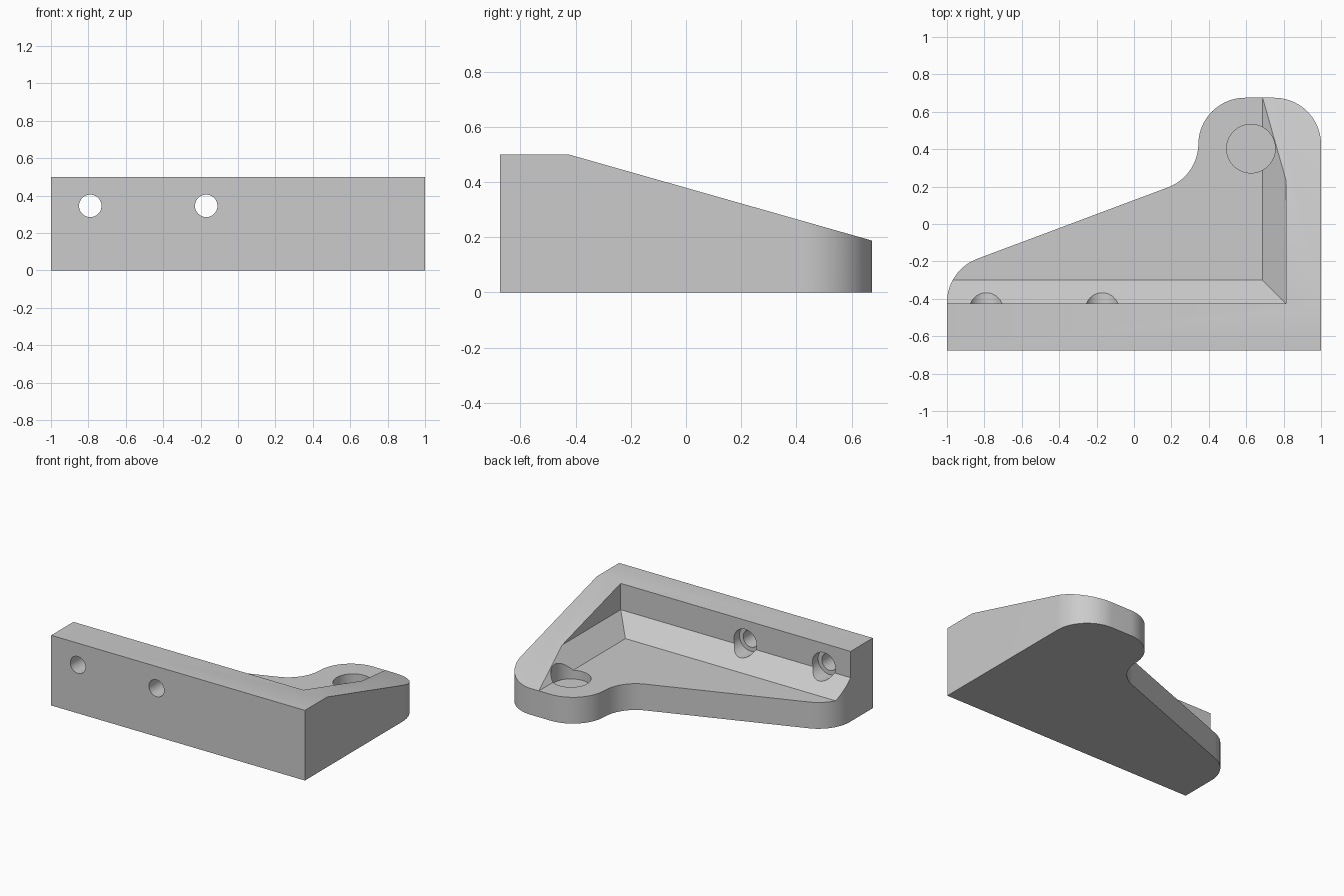
import bpy, bmesh, math
from mathutils import Vector, Matrix

cube = bpy.data.objects.get("Cube")
if cube:
    bpy.data.objects.remove(cube, do_unlink=True)

gray = bpy.data.materials.new("light_gray")
gray.use_nodes = True
gray.diffuse_color = (0.6, 0.6, 0.6, 1)
gray.node_tree.nodes["Principled BSDF"].inputs["Base Color"].default_value = (0.6, 0.6, 0.6, 1)


def make_object(name, bm):
    bmesh.ops.recalc_face_normals(bm, faces=bm.faces)
    mesh = bpy.data.meshes.new(name)
    bm.to_mesh(mesh)
    bm.free()
    obj = bpy.data.objects.new(name, mesh)
    bpy.context.collection.objects.link(obj)
    mesh.materials.append(gray)
    return obj


def prism(name, points, direction):
    bm = bmesh.new()
    face = bm.faces.new([bm.verts.new(p) for p in points])
    new = bmesh.ops.extrude_face_region(bm, geom=[face])["geom"]
    verts = [v for v in new if isinstance(v, bmesh.types.BMVert)]
    bmesh.ops.translate(bm, verts=verts, vec=direction)
    # extruding keeps the starting face as the other cap
    return make_object(name, bm)


def cylinder(name, radius, start, end):
    start, end = Vector(start), Vector(end)
    axis = end - start
    turn = axis.to_track_quat("Z", "Y").to_matrix().to_4x4()
    bm = bmesh.new()
    bmesh.ops.create_cone(bm, cap_ends=True, segments=64, radius1=radius, radius2=radius,
                          depth=axis.length, matrix=Matrix.Translation((start + end) / 2) @ turn)
    return make_object(name, bm)


def arc(cx, cy, start, end, radius=0.25, steps=20):
    angles = [math.radians(start + (end - start) * i / steps) for i in range(steps + 1)]
    return [(cx + radius * math.cos(a), cy + radius * math.sin(a), 0) for a in angles]


def cut(target, cutter):
    cutter.hide_render = True
    mod = target.modifiers.new("cut", "BOOLEAN")
    mod.operation = "DIFFERENCE"
    mod.solver = "EXACT"
    mod.object = cutter
    bpy.context.view_layer.objects.active = target
    bpy.ops.object.modifier_apply(modifier=mod.name)
    bpy.data.objects.remove(cutter, do_unlink=True)


# Plan outline: straight front, rounded back ear, slanted back edge, rounded left tip
lean = 20.7
outline = [(-1, -0.675, 0), (1, -0.675, 0)]
outline += arc(0.75, 0.425, 0, 90)
outline += arc(0.594, 0.425, 90, 180)
outline += arc(0.094, 0.43, 0, lean - 90)
outline += arc(-0.75, -0.42, 90 + lean, 180)
bracket = prism("corner_bracket", outline, (0, 0, 0.5))

# Sloping top, level over the front wall
wall_y, back_y, floor_z, top_z = -0.425, 0.675, 0.1875, 0.5
slope = (floor_z - top_z) / (back_y - wall_y)
wedge = [(-2, wall_y, top_z), (-2, 1, top_z + slope * (1 - wall_y)), (-2, 1, 1), (-2, wall_y, 1)]
cut(bracket, prism("slope_cutter", wedge, (4, 0, 0)))

# Inner pocket with a chamfer where the floor meets both walls
chamfer = 0.125
levels = [(0.6875, wall_y + chamfer, floor_z), (0.6875 + chamfer, wall_y, floor_z + chamfer),
          (0.6875 + chamfer, wall_y, 1)]
bm = bmesh.new()
rings = [[bm.verts.new(p) for p in ((-2, y, z), (x, y, z), (x, 2, z), (-2, 2, z))]
         for x, y, z in levels]
bm.faces.new(rings[0])
bm.faces.new(rings[-1])
for low, high in zip(rings, rings[1:]):
    for i in range(4):
        j = (i + 1) % 4
        bm.faces.new((low[i], low[j], high[j], high[i]))
cut(bracket, make_object("pocket_cutter", bm))

# Counterbored screw holes through the front wall
for x in (-0.79, -0.17):
    cut(bracket, cylinder("hole_cutter", 0.06, (x, -1, 0.345), (x, 0, 0.345)))
    cut(bracket, cylinder("counterbore_cutter", 0.09, (x, wall_y - 0.0625, 0.345), (x, 0, 0.345)))

# Shallow round recess in the ear
cut(bracket, cylinder("recess_cutter", 0.13, (0.625, 0.403, floor_z - 0.0625), (0.625, 0.403, 1)))

bpy.ops.object.select_all(action="DESELECT")
bracket.select_set(True)
bpy.context.view_layer.objects.active = bracket
bpy.ops.object.shade_smooth_by_angle(angle=math.radians(20))
